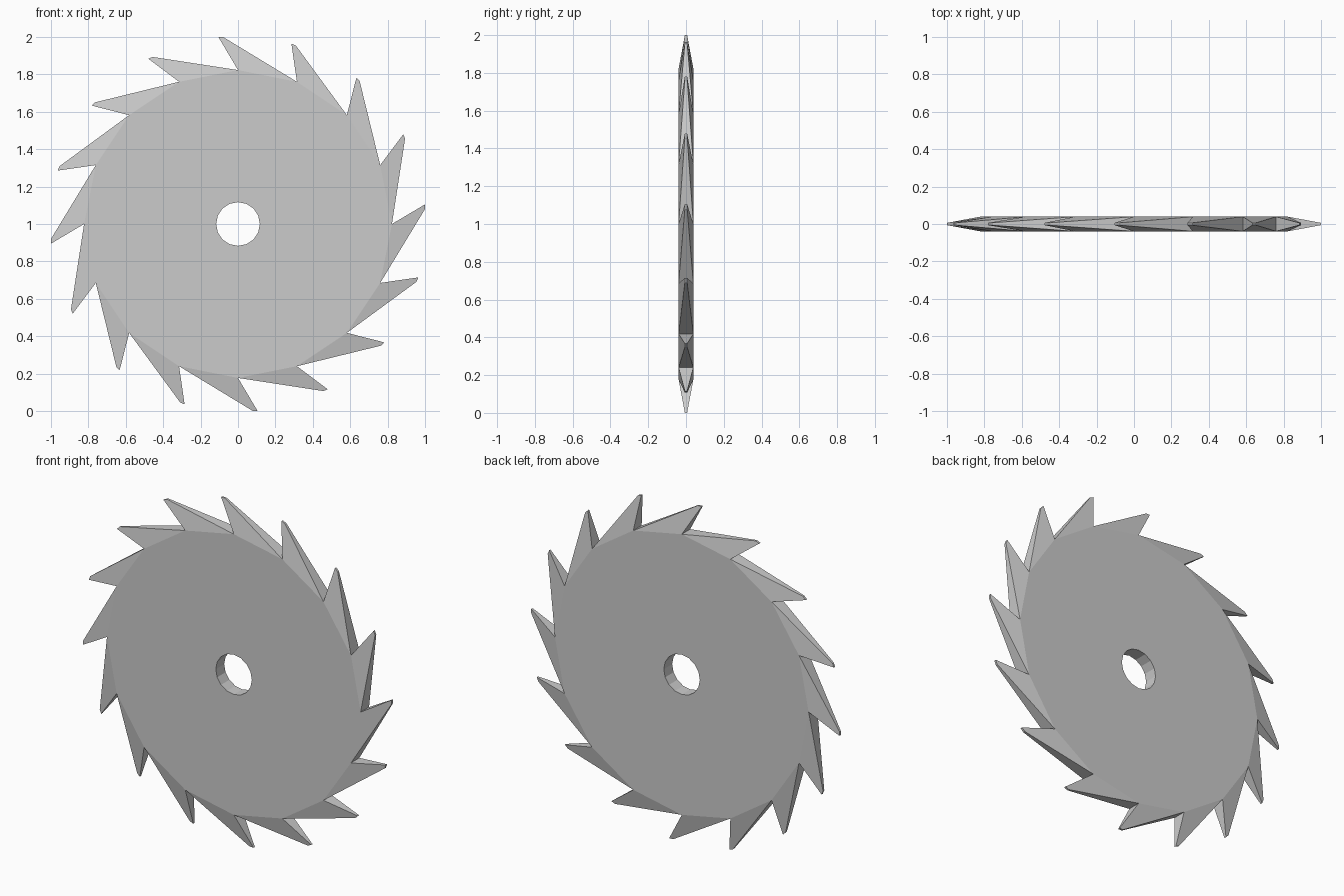
import bpy, bmesh
from math import radians, sin, cos

if "Cube" in bpy.data.objects:
    bpy.data.objects.remove(bpy.data.objects["Cube"])

TEETH = 16
STEP = 360 / TEETH
ROOT_R, HOLE_R = 0.823, 0.117
HALF_T, TIP_T = 0.039, 0.006
TIP = [(-0.105, 1.0), (-0.08, 1.0)]   # blunt tip of the top tooth, relative to hub


def turn(p, i):
    """Rotate a profile point clockwise by i tooth steps."""
    a = radians(STEP * i)
    return (p[0] * cos(a) + p[1] * sin(a), -p[0] * sin(a) + p[1] * cos(a))


bm = bmesh.new()


def pair(p, half):
    """Front and back vertices at one profile point."""
    return [bm.verts.new((p[0], y, p[1] + 1)) for y in (-half, half)]


hole = [pair(turn((0, HOLE_R), i), HALF_T) for i in range(TEETH)]
root = [pair(turn((0, ROOT_R), i), HALF_T) for i in range(TEETH)]

for i in range(TEETH):
    j = (i + 1) % TEETH
    # flat disc sides and bore wall
    for s in (0, 1):
        bm.faces.new((hole[i][s], hole[j][s], root[j][s], root[i][s]))
    bm.faces.new((hole[i][0], hole[i][1], hole[j][1], hole[j][0]))
    # hooked tooth, tapering to a thin blunt tip
    a, b = (pair(turn(p, i), TIP_T) for p in TIP)
    for s in (0, 1):
        bm.faces.new((root[i][s], root[j][s], b[s], a[s]))
    for p, q in ((root[i], a), (a, b), (b, root[j])):
        bm.faces.new((p[0], p[1], q[1], q[0]))

bmesh.ops.recalc_face_normals(bm, faces=bm.faces)
mesh = bpy.data.meshes.new("saw_blade")
bm.to_mesh(mesh)
bm.free()
bpy.context.collection.objects.link(bpy.data.objects.new("saw_blade", mesh))
